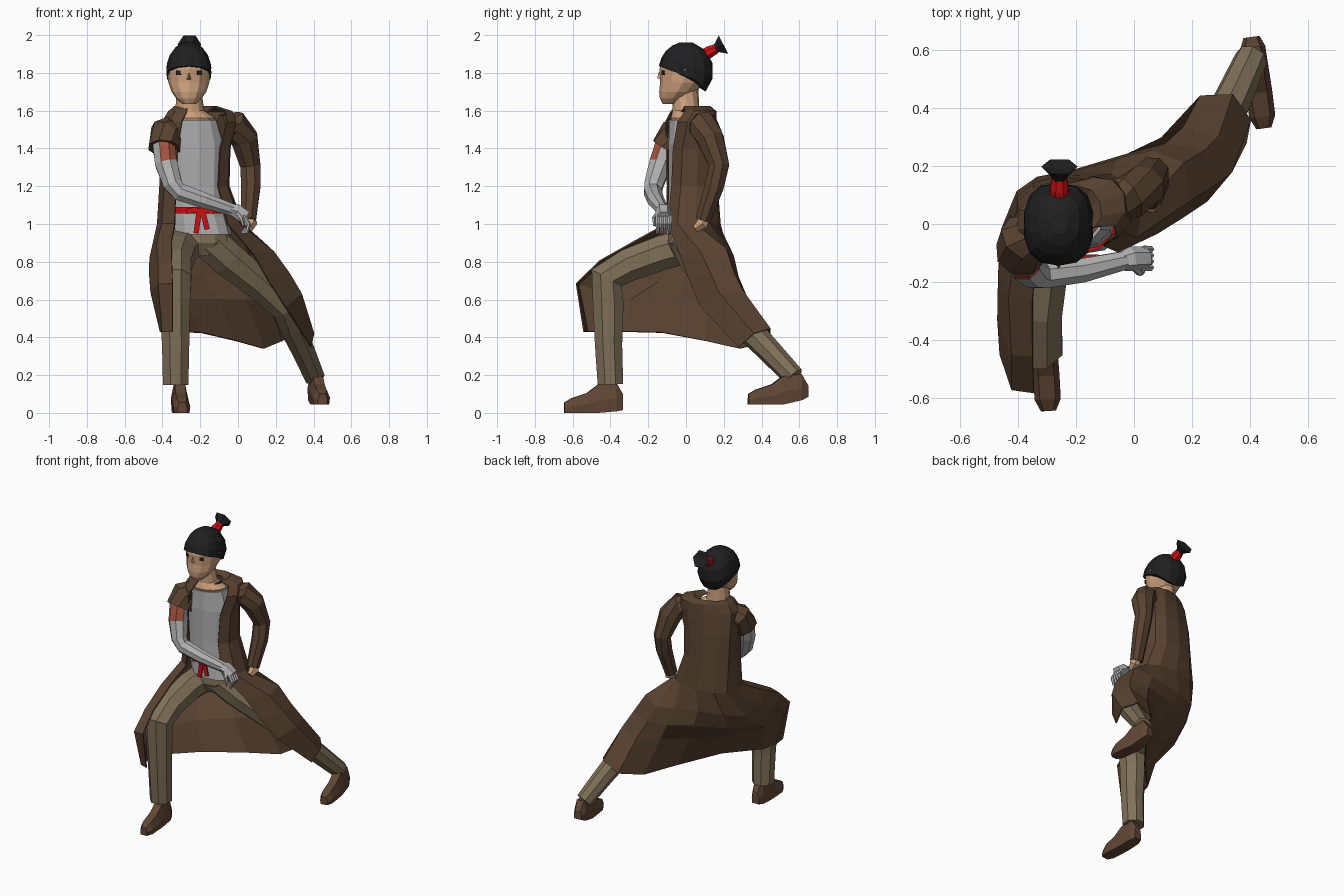
import bpy, bmesh, math
from mathutils import Vector, Matrix


def mat(name, r, g, b):
    m = bpy.data.materials.new(name)
    m.diffuse_color = (r, g, b, 1)
    return m


COAT = mat("coat brown", .10, .056, .031)
PANTS = mat("trouser khaki", .215, .165, .10)
SHOE = mat("shoe brown", .12, .063, .036)
SKIN = mat("skin", .62, .36, .21)
HAIR = mat("hair black", .014, .014, .015)
RED = mat("ribbon red", .60, .005, .006)
SHIRT = mat("shirt grey", .42, .42, .42)
ARM = mat("arm grey", .45, .45, .45)
PATCH = mat("patch rust", .38, .085, .045)


def finish(bm, name, *mats):
    bmesh.ops.recalc_face_normals(bm, faces=bm.faces)
    me = bpy.data.meshes.new(name)
    bm.to_mesh(me)
    bm.free()
    ob = bpy.data.objects.new(name, me)
    for m in mats:
        me.materials.append(m)
    bpy.context.collection.objects.link(ob)
    return ob


def loft(name, rings, *mats, closed=True, caps=(True, True)):
    """Skin a list of equal-length point rings."""
    bm = bmesh.new()
    vs = [[bm.verts.new(p) for p in r] for r in rings]
    n = len(rings[0])
    for a, b in zip(vs, vs[1:]):
        for k in range(n if closed else n - 1):
            j = (k + 1) % n
            bm.faces.new((a[k], a[j], b[j], b[k]))
    if closed and caps[0]:
        bm.faces.new(vs[0])
    if closed and caps[1]:
        bm.faces.new(vs[-1])
    return finish(bm, name, *mats)


def soft(v, e):
    """Signed power: e below 1 makes an ellipse boxier."""
    return math.copysign(abs(v) ** e, v)


def ring(z, cx, cy, rx, ry, rot=0, n=12, gap=None, e=1):
    """Ellipse starting at the front; gap (degrees) leaves a front opening."""
    g, out, t = math.radians(gap or 0), [], math.radians(rot)
    for k in range(n):
        a = g + k * (2 * math.pi - 2 * g) / (n - 1 if gap else n)
        x, y = -rx * soft(math.sin(a), e), -ry * soft(math.cos(a), e)
        out.append((cx + x * math.cos(t) - y * math.sin(t),
                    cy + x * math.sin(t) + y * math.cos(t), z))
    return out


def tube(name, path, *mats, ref=(0, 1, 0), n=8):
    """Limb through (x, y, z, radius) points."""
    pts = [Vector(p[:3]) for p in path]
    rings = []
    for i, p in enumerate(pts):
        t = (pts[min(i + 1, len(pts) - 1)] - pts[max(i - 1, 0)]).normalized()
        u = Vector(ref).cross(t).normalized()
        v = t.cross(u)
        rings.append([p + path[i][3] * (u * math.cos(a) + v * math.sin(a))
                      for a in [2 * math.pi * (k + .5) / n for k in range(n)]])
    return loft(name, rings, *mats)


def box(name, loc, size, m, ry=0, rz=0):
    bm = bmesh.new()
    bmesh.ops.create_cube(bm, size=1)
    M = Matrix.Translation(loc)
    for ang, ax in ((rz, 'Z'), (ry, 'Y')):
        M = M @ Matrix.Rotation(math.radians(ang), 4, ax)
    bm.transform(M @ Matrix.Diagonal((*size, 1)))
    return finish(bm, name, m)


# Long open coat: torso rings with a front opening, then draped skirt rows
torso = [(1.595, -.235, .02, .085, .075, 18), (1.62, -.225, .035, .115, .085, 20),
         (1.595, -.20, .04, .175, .10, 20), (1.54, -.205, .025, .20, .12, 15),
         (1.40, -.225, .025, .185, .128, 9), (1.20, -.23, .03, .183, .135, 6),
         (1.00, -.20, .03, .225, .15, 2)]
rows = [ring(*r, n=11, gap=33, e=.8) for r in torso]
rows += [
    [(-.35, -.26, .915), (-.43, -.25, .89), (-.465, -.17, .82), (-.455, -.02, .80),
     (-.38, .12, .84), (-.22, .18, .85), (-.06, .22, .84), (.06, .25, .83),
     (.17, .21, .87), (.19, .08, .85), (.08, -.03, .84)],
    [(-.35, -.455, .805), (-.42, -.45, .79), (-.468, -.33, .745), (-.46, -.15, .69),
     (-.37, .06, .72), (-.19, .185, .74), (-.02, .24, .72), (.11, .275, .72),
     (.24, .25, .745), (.27, .13, .74), (.16, .02, .70)],
    [(-.345, -.58, .685), (-.42, -.57, .68), (-.46, -.45, .64), (-.42, -.29, .60),
     (-.29, -.06, .60), (-.11, .11, .60), (.04, .235, .60), (.17, .33, .59),
     (.29, .30, .645), (.335, .18, .63), (.25, .08, .56)]]
hem = [(-.345, -.54, .43), (-.40, -.52, .43), (-.41, -.42, .43), (-.385, -.325, .43),
       (-.195, -.125, .425), (-.005, .11, .38), (.135, .285, .34), (.23, .44, .38),
       (.34, .445, .445), (.40, .36, .42), (.385, .28, .35)]
coat = loft("coat", rows + [hem], COAT, closed=False)
sol = coat.modifiers.new("cloth thickness", 'SOLIDIFY')
sol.thickness = .008
sol.offset = 0

# Coat sleeves: long left, torn short right
tube("left_sleeve", [(-.09, .06, 1.52, .06), (-.02, .09, 1.525, .08), (.035, .13, 1.45, .076),
                     (.065, .175, 1.31, .058), (.068, .15, 1.20, .055),
                     (.055, .09, 1.02, .043)], COAT, ref=(1, 0, 0))
tube("right_sleeve", [(-.31, -.01, 1.53, .06), (-.38, -.05, 1.485, .088),
                      (-.39, -.10, 1.40, .09)], COAT)
tube("left_hand", [(.06, .10, 1.04, .03), (.066, .085, 1.0, .036), (.06, .05, .975, .022)],
     SKIN, ref=(1, 0, 0), n=6)

# Shirt, belt and bow
loft("shirt", [ring(*r, e=.85) for r in [
    (1.55, -.235, .0, .125, .088, 15), (1.42, -.225, .018, .155, .112, 9),
    (1.20, -.22, .02, .15, .112, 6), (1.04, -.21, .015, .15, .112, 2),
    (.945, -.19, .02, .16, .125, 0)]], SHIRT)
loft("belt", [ring(z, -.215, .015, .158, .12, 2, e=.85) for z in (1.055, 1.09)], RED)
box("bow_knot", (-.20, -.115, 1.065), (.045, .03, .04), RED)
for x, z, tilt in ((-.215, 1.0, 8), (-.175, 1.02, -14)):
    box("bow_tail", (x, -.118, z), (.028, .009, .10), RED, ry=tilt)
for s in (-1, 1):
    box("bow_loop", (-.20 + s * .045, -.115, 1.072), (.06, .02, .028), RED, ry=s * 12)

# Grey right arm with a rust patch on its front inner faces
arm = tube("right_arm", [(-.38, -.07, 1.45, .05), (-.392, -.108, 1.41, .064),
                         (-.38, -.135, 1.32, .064), (-.345, -.17, 1.21, .054),
                         (-.31, -.175, 1.17, .05), (-.18, -.16, 1.125, .045),
                         (-.03, -.125, 1.075, .034)], ARM, PATCH)
facing = Vector((.5, -.86, 0))
for f in arm.data.polygons:
    if 1.31 < f.center.z < 1.40 and f.normal.dot(facing) > .8:
        f.material_index = 1

# Right hand with drooping fingers
tube("right_palm", [(-.05, -.13, 1.08, .032), (-.01, -.12, 1.07, .042),
                    (.04, -.118, 1.035, .04)], ARM, n=6)
for i in range(4):
    y = -.15 + .021 * i
    tube("finger", [(.03, y, 1.045, .013), (.058, y, 1.0, .012),
                    (.045 - .008 * i, y, .95, .008)], ARM, n=5)
tube("thumb", [(-.01, -.14, 1.07, .014), (.02, -.168, 1.03, .013), (.03, -.165, .99, .009)],
     ARM, n=5)

# Trousers
loft("trouser_seat", [ring(*r) for r in [
    (.98, -.2, .02, .15, .11), (.90, -.2, .02, .16, .115), (.83, -.2, .02, .08, .08)]], PANTS)
tube("right_trouser_leg", [(-.275, .03, .89, .10), (-.315, -.12, .85, .098),
                           (-.335, -.30, .785, .094), (-.338, -.42, .715, .098),
                           (-.335, -.412, .58, .088), (-.33, -.41, .36, .078),
                           (-.33, -.40, .15, .073)], PANTS, ref=(1, 0, 0))
tube("left_trouser_leg", [(-.17, .01, .92, .10), (-.06, .06, .82, .10), (.10, .14, .69, .088),
                          (.24, .22, .565, .08), (.285, .315, .46, .073),
                          (.345, .44, .33, .065), (.405, .572, .19, .057)], PANTS)


# Shoes: stations of (distance from heel, half width, top height)
def shoe(name, heel, toe, z0, heel_lift):
    h, d = Vector((*heel, z0)), Vector((toe[0] - heel[0], toe[1] - heel[1], 0))
    length = d.length
    d.normalize()
    side = Vector((-d.y, d.x, 0))
    rings = []
    for s, w, t in ((0, .028, .10), (.035, .043, .16), (.13, .045, .15),
                    (.19, .046, .105), (.27, .045, .078), (.31, .026, .055)):
        c = h + d * (s / .31 * length)
        low = heel_lift * max(0, 1 - s / .08)
        rings.append([c + side * (w * a) + Vector((0, 0, low + (t - low) * b)) for a, b in
                      ((-.9, 0), (.9, 0), (1, .45), (.6, 1), (-.6, 1), (-1, .45))])
    loft(name, rings, SHOE)


shoe("right_shoe", (-.315, -.335), (-.295, -.645), 0, .015)
shoe("left_shoe", (.405, .645), (.448, .33), .045, .04)

# Neck and head
loft("neck", [ring(*r) for r in [
    (1.51, -.235, .005, .10, .07, 20), (1.562, -.235, .002, .122, .084, 16),
    (1.60, -.255, 0, .078, .072, 10), (1.72, -.26, -.005, .064, .07)]], SKIN)
loft("head", [ring(*r) for r in [
    (1.635, -.26, -.085, .035, .038), (1.665, -.26, -.07, .068, .068),
    (1.70, -.26, -.045, .092, .097), (1.75, -.26, -.017, .109, .12),
    (1.82, -.26, -.005, .116, .136), (1.89, -.26, 0, .10, .118),
    (1.94, -.26, 0, .05, .06)]], SKIN)
loft("nose", [[(-.272, -.136, 1.765), (-.248, -.136, 1.765), (-.26, -.136, 1.81)],
              [(-.262, -.153, 1.772), (-.258, -.153, 1.772), (-.26, -.145, 1.80)]], SKIN)
for s in (-1, 1):
    box("eye", (-.26 + s * .055, -.121, 1.80), (.026, .009, .024), HAIR, rz=s * 24)

# Hair cap: boxy dome whose lower edge dips towards the back
N = 14
rings = []
for i in range(5):
    r = []
    for k in range(N):
        a = 2 * math.pi * k / N
        c = math.cos(a)
        low = -8 + (18 if c > 0 else 37) * c
        p = math.radians(low + (76 - low) * i / 4)
        r.append((-.26 - .122 * soft(math.sin(a), .8) * math.cos(p),
                  -.146 * soft(c, .8) * math.cos(p), 1.81 + .155 * math.sin(p)))
    rings.append(r)
loft("hair", rings, HAIR)

# Ponytail: red tie and flared tuft
tube("hair_tie", [(-.257, .085, 1.885, .036), (-.257, .125, 1.912, .034),
                  (-.257, .16, 1.928, .027)], RED, ref=(1, 0, 0))
tube("ponytail", [(-.257, .145, 1.922, .022), (-.257, .165, 1.933, .03),
                  (-.257, .198, 1.95, .063), (-.257, .19, 1.946, .02)],
     HAIR, ref=(1, 0, 0), n=6)
